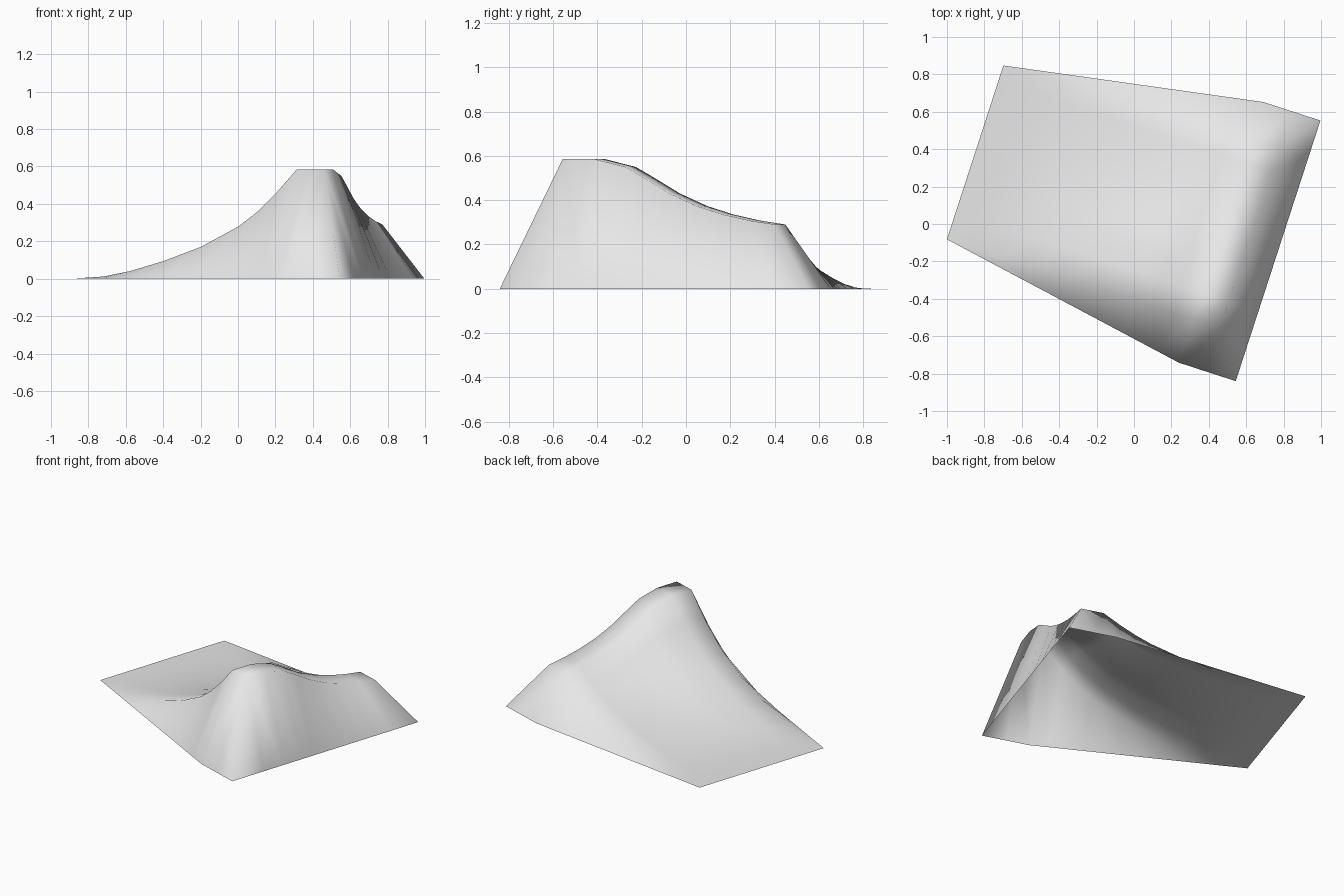
import bpy
import bmesh
import math
from mathutils import Matrix

if "Cube" in bpy.data.objects:
    bpy.data.objects.remove(bpy.data.objects["Cube"], do_unlink=True)

# Single pale grey surface
grey = bpy.data.materials.new("pale_grey")
grey.use_nodes = True
grey.diffuse_color = (0.8, 0.8, 0.8, 1)
grey.node_tree.nodes["Principled BSDF"].inputs["Base Color"].default_value = (0.8, 0.8, 0.8, 1)

# Long slope profile: position along the hill, share of the crest height
SLOPE = [(-0.926, 0), (-0.78, 0.004), (-0.63, 0.02), (-0.48, 0.07), (-0.295, 0.16),
         (-0.084, 0.29), (0.126, 0.475), (0.23, 0.605), (0.336, 0.775),
         (0.457, 1), (0.61, 1), (0.777, 0)]
# Crest profile: position across the hill, height
CREST = [(-0.387, 0.585), (-0.235, 0.585), (-0.09, 0.55), (0.0, 0.5), (0.12, 0.43),
         (0.25, 0.373), (0.375, 0.335), (0.5, 0.308), (0.59, 0.29)]
START, TOP = SLOPE[0][0], 0.457
SKIRT = 0.244

bm = bmesh.new()
rows = []
for u, share in SLOPE:
    spread = min(1, (u - START) / (TOP - START))
    front = CREST[0][0] - SKIRT * spread
    back = CREST[-1][0] + SKIRT * spread
    row = [bm.verts.new((u, front, 0))]
    for v, height in CREST:
        shift = 0.03 * spread if v == CREST[-1][0] else 0
        row.append(bm.verts.new((u, v + shift, height * share)))
    row.append(bm.verts.new((u, back, 0)))
    rows.append(row)

# Skin the grid, splitting the steep corners along their hips
for i in range(len(rows) - 1):
    for j in range(len(rows[i]) - 1):
        a, b = rows[i][j], rows[i + 1][j]
        c, d = rows[i + 1][j + 1], rows[i][j + 1]
        if i == len(rows) - 2 and j == 0:
            bm.faces.new((a, b, d))
            bm.faces.new((b, c, d))
        elif i == len(rows) - 2 and j == len(rows[i]) - 2:
            bm.faces.new((a, b, c))
            bm.faces.new((a, c, d))
        else:
            bm.faces.new((a, b, c, d))

bmesh.ops.remove_doubles(bm, verts=bm.verts[:], dist=0.0005)
bmesh.ops.transform(bm, matrix=Matrix.Rotation(math.radians(-18), 4, "Z"), verts=bm.verts[:])

mesh = bpy.data.meshes.new("hill_slope")
bm.to_mesh(mesh)
bm.free()
mesh.materials.append(grey)
mesh.shade_smooth()
hill = bpy.data.objects.new("hill_slope", mesh)
bpy.context.collection.objects.link(hill)
